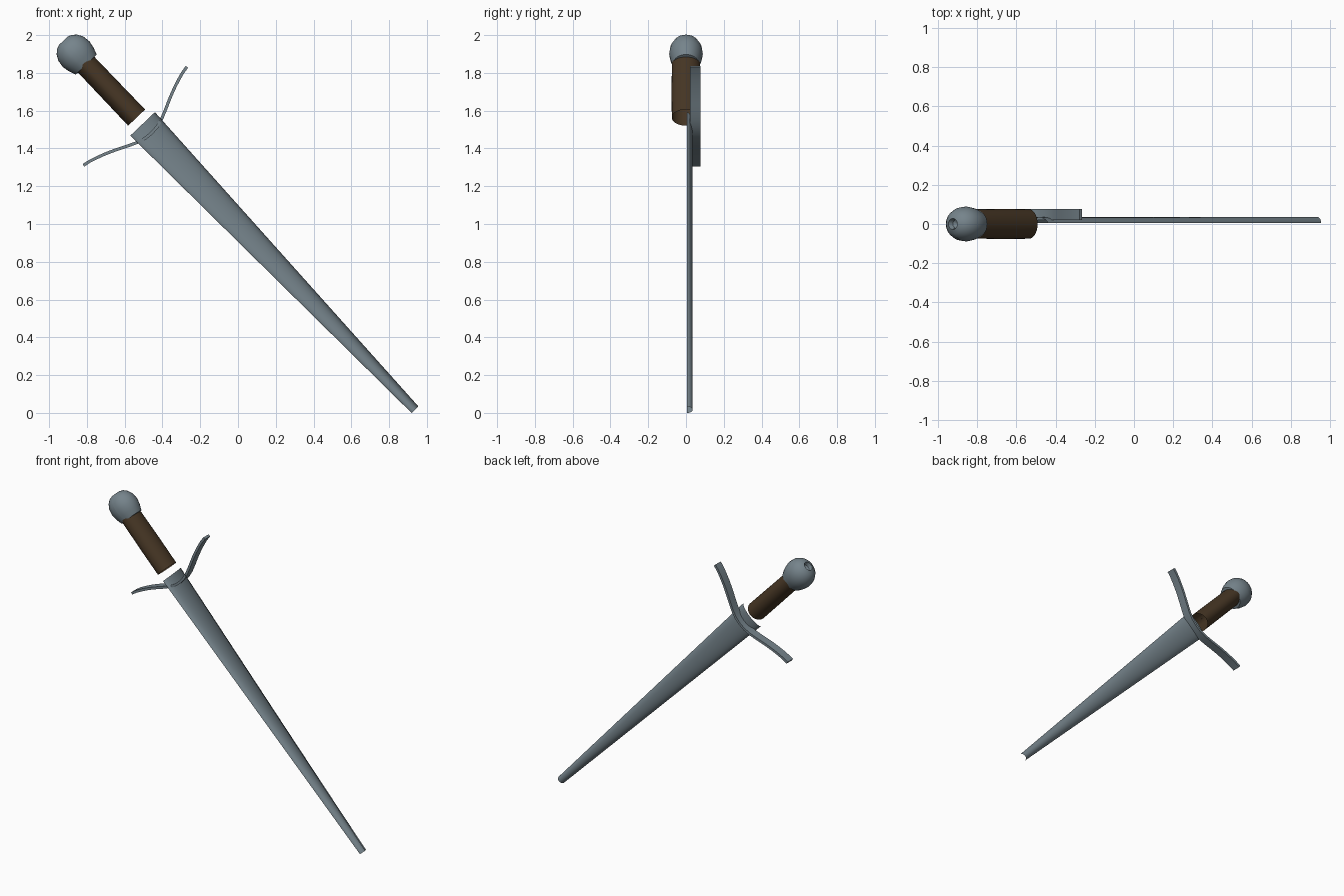
import bpy, bmesh, math
from mathutils import Vector

if "Cube" in bpy.data.objects:
    bpy.data.objects.remove(bpy.data.objects["Cube"])

# Local frame: w = across the blade, y = depth, d = along the blade towards the tip
ORIGIN = Vector((-0.505, 0, 1.53))
ACROSS = Vector((0.724, 0, 0.690))
ALONG = Vector((0.690, 0, -0.724))


def place(w, y, d):
    return ORIGIN + ACROSS * w + Vector((0, y, 0)) + ALONG * d


def material(name, col):
    m = bpy.data.materials.new(name)
    m.diffuse_color = (*col, 1)
    m.use_nodes = True
    m.node_tree.nodes["Principled BSDF"].inputs["Base Color"].default_value = m.diffuse_color
    return m


steel = material("grey steel", (0.18, 0.23, 0.26))
leather = material("dark brown leather", (0.062, 0.037, 0.018))


def loft(name, rings, mat, closed=False, caps=False, angle=35):
    """Skin a list of equal-length rings of (w, y, d) points."""
    bm = bmesh.new()
    vs = [[bm.verts.new(place(*p)) for p in r] for r in rings]
    n = len(vs[0])
    for a, b in zip(vs, vs[1:]):
        for i in range(n if closed else n - 1):
            j = (i + 1) % n
            bm.faces.new((a[i], a[j], b[j], b[i]))
    if caps:
        bm.faces.new(vs[0])
        bm.faces.new(vs[-1])
    bmesh.ops.remove_doubles(bm, verts=bm.verts, dist=1e-5)
    bmesh.ops.recalc_face_normals(bm, faces=bm.faces)
    me = bpy.data.meshes.new(name)
    bm.to_mesh(me)
    bm.free()
    me.materials.append(mat)
    ob = bpy.data.objects.new(name, me)
    bpy.context.collection.objects.link(ob)
    bpy.ops.object.select_all(action='DESELECT')
    ob.select_set(True)
    bpy.context.view_layer.objects.active = ob
    bpy.ops.object.shade_smooth_by_angle(angle=math.radians(angle))
    return ob


def oval(rw, ry, d, n=28):
    # wraps round to a small step at the front seam
    pts = []
    for i in range(n + 1):
        a = -math.pi / 2 + 2 * math.pi * i / n
        k = 1.0 - (0.04 if i == n else 0.0)
        pts.append((rw * k * math.cos(a), ry * k * math.sin(a), d))
    return pts


# Blade: tapering hollow shell, open to the front
rings = []
for s in range(9):
    t = s / 8
    half = 0.09 + (0.025 - 0.09) * t
    rings.append([(-half * math.cos(math.pi * i / 16),
                   0.004 + 0.031 * math.sin(math.pi * i / 16),
                   2.09 * t) for i in range(17)])
loft("blade", rings, steel)

# Grip: open oval tube
loft("grip", [oval(0.062, 0.075, -0.046), oval(0.061, 0.077, -0.24),
              oval(0.06, 0.074, -0.45)], leather, closed=True)

# Pommel: rounded knob with a dimple in its end
profile = [(-0.432, 0.055), (-0.434, 0.07), (-0.47, 0.082), (-0.51, 0.089),
           (-0.55, 0.084), (-0.58, 0.069), (-0.60, 0.049), (-0.608, 0.028),
           (-0.585, 0.02), (-0.575, 0.0005)]
loft("pommel", [oval(r * 1.1, r, d) for d, r in profile], steel, closed=True)

# Guard: curved ribbon behind the blade, mirrored left and right
half_path = [(0, 0.068), (0.045, 0.064), (0.092, 0.050), (0.14, 0.029),
             (0.18, 0.010), (0.22, -0.008), (0.26, -0.024),
             (0.30, -0.038), (0.34, -0.050), (0.378, -0.057)]
path = [(-w, d) for w, d in reversed(half_path[1:])] + half_path
rings = []
for i, (w, d) in enumerate(path):
    w0, d0 = path[max(i - 1, 0)]
    w1, d1 = path[min(i + 1, len(path) - 1)]
    ln = math.hypot(w1 - w0, d1 - d0)
    nw, nd = -(d1 - d0) / ln * 0.008, (w1 - w0) / ln * 0.008
    rings.append([(w + s * nw, y, d + s * nd)
                  for s, y in ((1, 0.02), (1, 0.077), (-1, 0.077), (-1, 0.02))])
loft("guard", rings, steel, closed=True, caps=True)
